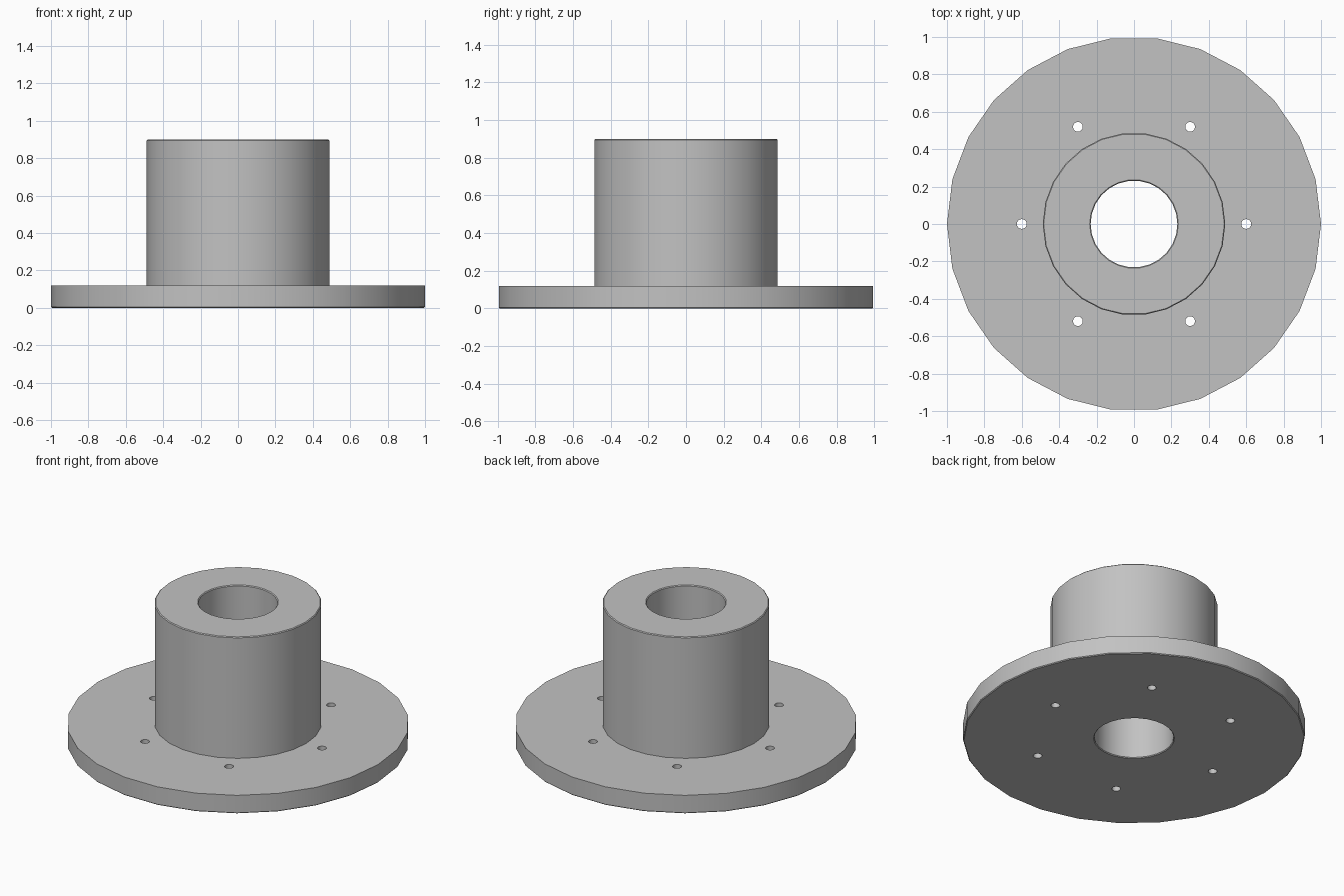
import bpy
import bmesh
from math import cos, sin, radians, tau

SIDES = 26
FLANGE_R, FLANGE_H = 1.0, 0.118
HUB_R, HUB_H = 0.488, 0.9
BORE_R = 0.232
BOLT_R, BOLT_CIRCLE, BOLTS = 0.026, 0.6, 6
CHAMFER = 0.005

cube = bpy.data.objects.get("Cube")
if cube:
    bpy.data.objects.remove(cube, do_unlink=True)

# Plain grey metal
metal = bpy.data.materials.new("grey_metal")
metal.use_nodes = True
GREY = (0.54, 0.54, 0.54, 1)
metal.diffuse_color = GREY
metal.node_tree.nodes["Principled BSDF"].inputs["Base Color"].default_value = GREY


def add_object(name, bm):
    bmesh.ops.recalc_face_normals(bm, faces=bm.faces)
    mesh = bpy.data.meshes.new(name)
    bm.to_mesh(mesh)
    bm.free()
    mesh.materials.append(metal)
    obj = bpy.data.objects.new(name, mesh)
    bpy.context.collection.objects.link(obj)
    return obj


def lathe(name, profile):
    """Revolve a closed (radius, height) outline around z."""
    bm = bmesh.new()
    rings = []
    for i in range(SIDES):
        a = tau * i / SIDES
        rings.append([bm.verts.new((r * cos(a), r * sin(a), z)) for r, z in profile])
    n = len(profile)
    for i in range(SIDES):
        here, there = rings[i], rings[(i + 1) % SIDES]
        for j in range(n):
            k = (j + 1) % n
            bm.faces.new((here[j], there[j], there[k], here[k]))
    return add_object(name, bm)


# Flange, hub and through bore as one turned piece with lightly broken edges
c = CHAMFER
body = lathe("flanged_hub", [
    (BORE_R + c, 0), (FLANGE_R - c, 0), (FLANGE_R, c),
    (FLANGE_R, FLANGE_H), (HUB_R, FLANGE_H),
    (HUB_R, HUB_H - c), (HUB_R - c, HUB_H),
    (BORE_R + c, HUB_H), (BORE_R, HUB_H - c), (BORE_R, c),
])

# Ring of bolt holes through the flange
bm = bmesh.new()
for i in range(BOLTS):
    a = tau * i / BOLTS
    made = bmesh.ops.create_cone(bm, cap_ends=True, segments=SIDES, radius1=BOLT_R,
                                 radius2=BOLT_R, depth=3 * FLANGE_H)
    bmesh.ops.translate(bm, verts=made["verts"],
                        vec=(BOLT_CIRCLE * cos(a), BOLT_CIRCLE * sin(a), FLANGE_H / 2))
cutter = add_object("bolt_hole_cutter", bm)
cutter.hide_render = True

drill = body.modifiers.new("bolt_holes", "BOOLEAN")
drill.operation = "DIFFERENCE"
drill.solver = "EXACT"
drill.object = cutter
for obj in bpy.context.selected_objects:
    obj.select_set(False)
body.select_set(True)
bpy.context.view_layer.objects.active = body
bpy.ops.object.modifier_apply(modifier=drill.name)
bpy.data.objects.remove(cutter, do_unlink=True)

# Smooth walls with crisp rims
bpy.ops.object.shade_smooth_by_angle(angle=radians(30))
